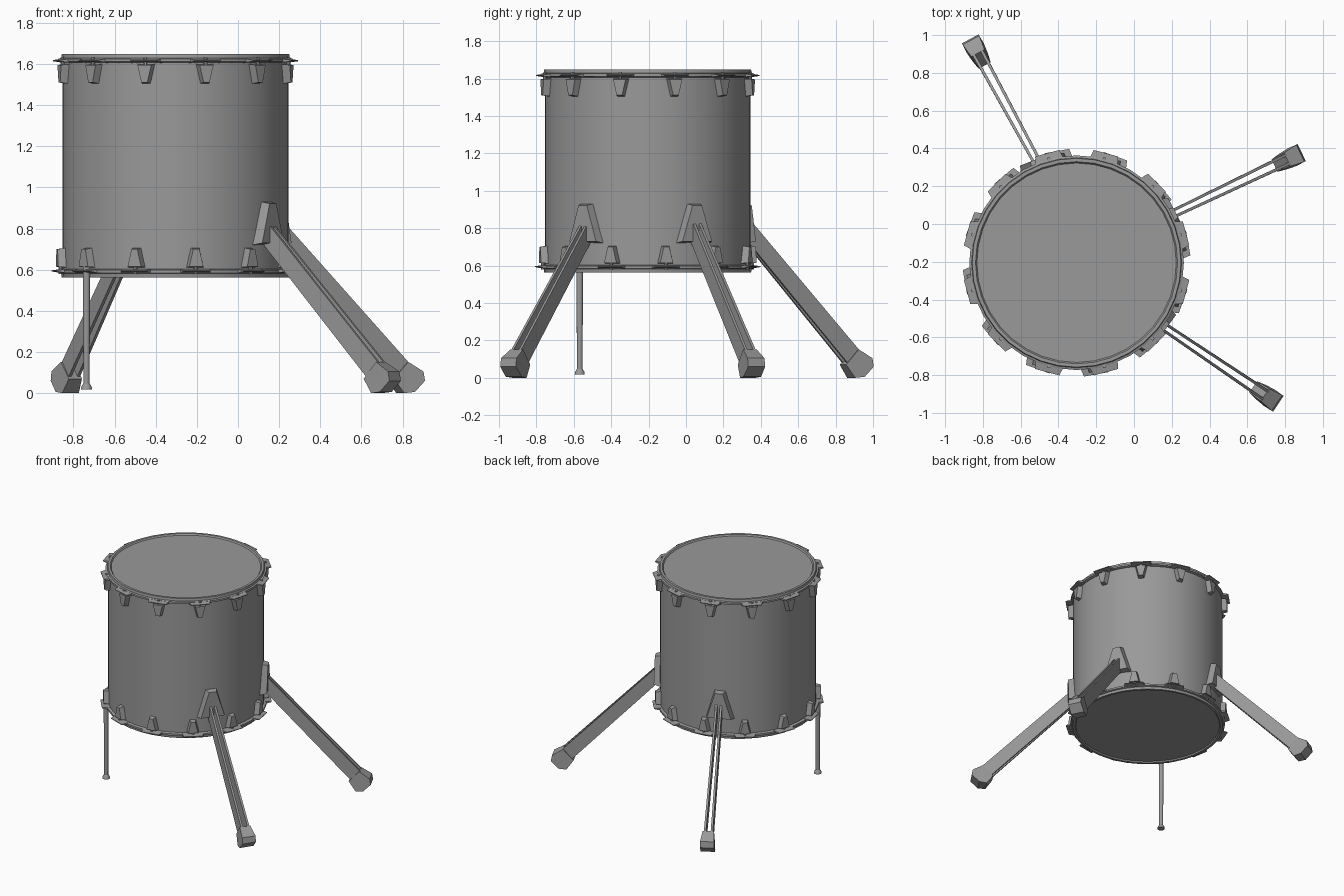
import bpy, bmesh, math
from mathutils import Matrix, Vector

if "Cube" in bpy.data.objects:
    bpy.data.objects.remove(bpy.data.objects["Cube"])

CX, CY = -0.304, -0.205      # drum axis
ZC = 1.1055                  # drum mid height
AXIS = Matrix.Translation((CX, CY, 0))
DARK = bpy.data.materials.new("dark_grey")
DARK.diffuse_color = (0.32, 0.32, 0.32, 1)
DARK.use_nodes = True
DARK.node_tree.nodes["Principled BSDF"].inputs["Base Color"].default_value = DARK.diffuse_color


def finish(bm, name, mat=None, smooth=False):
    if mat is not None:
        bm.transform(mat)
    bmesh.ops.recalc_face_normals(bm, faces=bm.faces)
    me = bpy.data.meshes.new(name)
    bm.to_mesh(me)
    bm.free()
    me.materials.append(DARK)
    ob = bpy.data.objects.new(name, me)
    bpy.context.collection.objects.link(ob)
    if smooth:
        bpy.context.view_layer.objects.active = ob
        ob.select_set(True)
        bpy.ops.object.shade_smooth_by_angle(angle=math.radians(30))
        ob.select_set(False)
    return ob


def loft(bm, a, b):
    """Solid between two matching polygons."""
    va = [bm.verts.new(p) for p in a]
    vb = [bm.verts.new(p) for p in b]
    n = len(a)
    bm.faces.new(va[::-1])
    bm.faces.new(vb)
    for i in range(n):
        j = (i + 1) % n
        bm.faces.new((va[i], va[j], vb[j], vb[i]))


def lathe(bm, prof, n, closed=False):
    """Revolve (radius, z) points about z, capping the ends if open."""
    rings = [[bm.verts.new((r * math.cos(2 * math.pi * k / n),
                            r * math.sin(2 * math.pi * k / n), z))
              for k in range(n)] for r, z in prof]
    pairs = list(zip(rings, rings[1:]))
    if closed:
        pairs.append((rings[-1], rings[0]))
    else:
        bm.faces.new(rings[0][::-1])
        bm.faces.new(rings[-1])
    for a, b in pairs:
        for i in range(n):
            j = (i + 1) % n
            bm.faces.new((a[i], a[j], b[j], b[i]))


def rot(deg):
    return Matrix.Rotation(math.radians(deg), 4, 'Z')


# drum shell with both heads
bm = bmesh.new()
lathe(bm, [(0.53, 0.572), (0.549, 0.60), (0.549, 1.61), (0.53, 1.638)], 64)
finish(bm, "drum_shell", AXIS, True)


def trapezoid(x, zb, hb, zt, ht):
    return [(x, -hb, zb), (x, hb, zb), (x, ht, zt), (x, -ht, zt)]


# hoops, clamp tabs, tension bolts and lugs; lower set is mirrored
flip = Matrix.Translation((0, 0, ZC)) @ Matrix.Scale(-1, 4, (0, 0, 1)) @ Matrix.Translation((0, 0, -ZC))
for label, place, offset in (("top", AXIS, 15), ("bottom", AXIS @ flip, 10)):
    bm = bmesh.new()
    lathe(bm, [(0.527, 1.637), (0.535, 1.648), (0.553, 1.648), (0.556, 1.63),
               (0.568, 1.626), (0.568, 1.612), (0.556, 1.608), (0.535, 1.604)], 36, True)
    finish(bm, label + "_hoop", place, True)

    tabs, bolts, lugs = bmesh.new(), bmesh.new(), bmesh.new()
    for k in range(12):
        m = rot(offset + 30 * k)
        t = bmesh.new()
        loft(t, [(0.54, -0.08, 1.606), (0.54, 0.08, 1.606), (0.54, 0.08, 1.629), (0.54, -0.08, 1.629)],
             [(0.6, -0.066, 1.614), (0.6, 0.066, 1.614), (0.6, 0.066, 1.619), (0.6, -0.066, 1.619)])
        b = bmesh.new()
        lathe(b, [(0.01, 1.59), (0.01, 1.632)], 8)
        b.transform(Matrix.Translation((0.568, 0, 0)))
        g = bmesh.new()
        loft(g, trapezoid(0.54, 1.504, 0.022, 1.6, 0.044),
             trapezoid(0.585, 1.511, 0.015, 1.596, 0.035))
        for part, dest in ((t, tabs), (b, bolts), (g, lugs)):
            part.transform(m)
            tmp = bpy.data.meshes.new("tmp")
            part.to_mesh(tmp)
            part.free()
            dest.from_mesh(tmp)
            bpy.data.meshes.remove(tmp)
    finish(tabs, label + "_hoop_tabs", place)
    finish(bolts, label + "_tension_bolts", place)
    finish(lugs, label + "_lugs", place)

# three splayed legs: (start on shell, tip of foot)
LEGS = {"right_back_leg": ((0.22, 0.06), (0.888, 0.378)),
        "left_back_leg": ((-0.525, 0.35), (-0.867, 0.98)),
        "right_front_leg": ((0.16, -0.545), (0.764, -0.952))}
for name, (p, q) in LEGS.items():
    p, q = Vector(p), Vector(q)
    d = q - p
    L = d.length
    frame = Matrix.Translation((p.x, p.y, 0)) @ rot(math.degrees(math.atan2(d.y, d.x)))

    # twin side plates
    bm = bmesh.new()
    prof = [(-0.03, 0.855, 0.024), (-0.03, 0.725, 0.024),
            (L - 0.13, 0.06, 0.032), (L - 0.06, 0.13, 0.032)]
    for s in (-1, 1):
        loft(bm, [(x, s * w, z) for x, z, w in prof],
             [(x, s * (w - 0.015), z) for x, z, w in prof])
    finish(bm, name + "_plates", frame)

    # faceted foot, flaring towards the tip
    bm = bmesh.new()
    foot = [(-0.16, 0.07, 0.036), (-0.085, 0.152, 0.04), (-0.008, 0.105, 0.05),
            (0, 0.06, 0.05), (-0.055, 0.006, 0.052), (-0.11, 0.0, 0.046)]
    loft(bm, [(L + x, -w, z) for x, z, w in foot], [(L + x, w, z) for x, z, w in foot])
    finish(bm, name + "_foot", frame)

    # mounting bracket on the shell
    bm = bmesh.new()
    loft(bm, trapezoid(0.535, 0.72, 0.102, 0.932, 0.042),
         trapezoid(0.588, 0.73, 0.088, 0.922, 0.028))
    ang = math.degrees(math.atan2(p.y - CY, p.x - CX))
    finish(bm, name + "_bracket", AXIS @ rot(ang))

# thin straight prop under one lower lug
bm = bmesh.new()
lathe(bm, [(0.027, 0.018), (0.025, 0.032), (0.015, 0.048), (0.018, 0.63)], 16)
finish(bm, "straight_prop", AXIS @ rot(-140) @ Matrix.Translation((0.565, 0, 0)), True)
